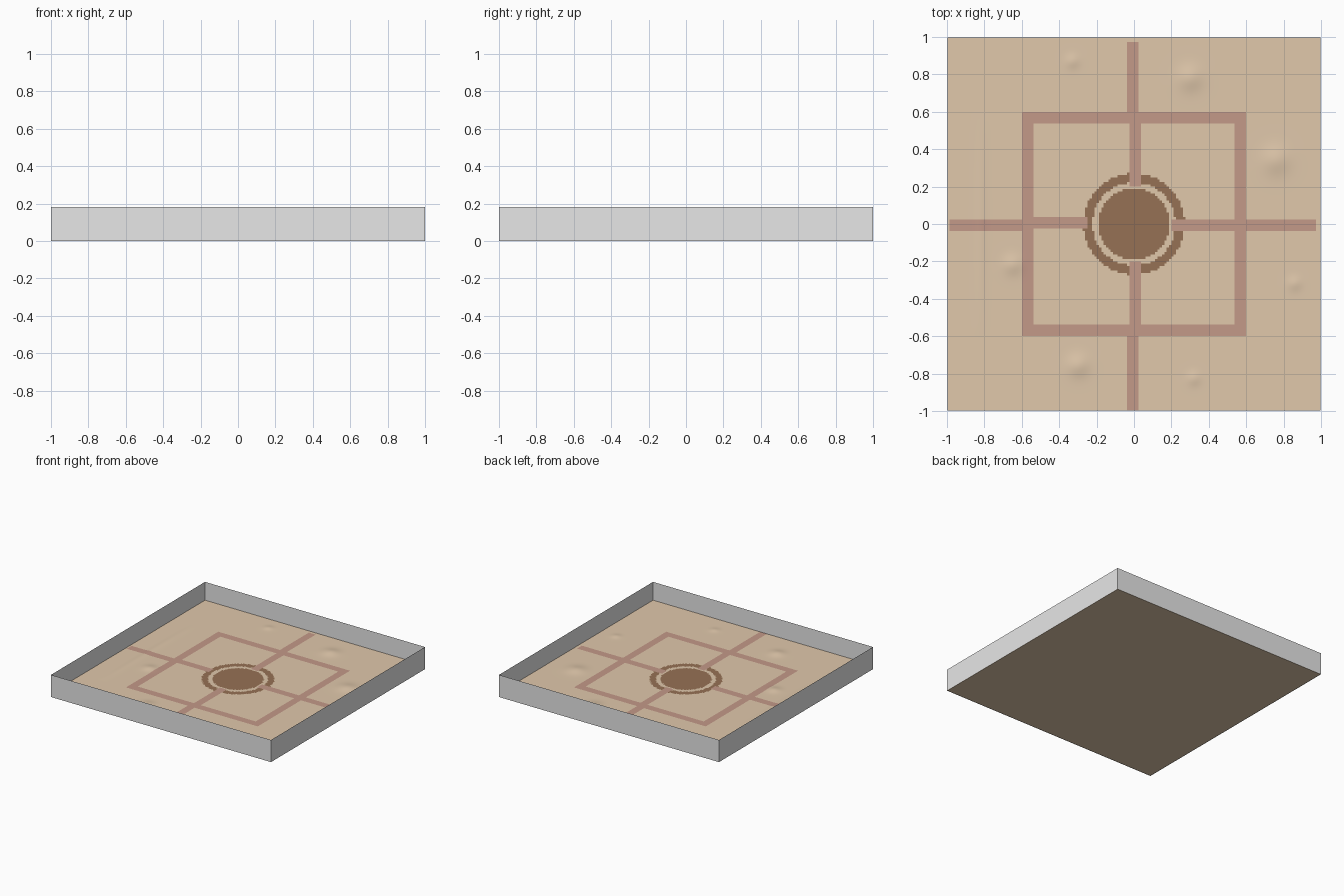
import bpy, bmesh, math

cube = bpy.data.objects.get("Cube")
if cube:
    bpy.data.objects.remove(cube, do_unlink=True)

WALL_TOP = 0.182
FLOOR = 0.033
HALF = 0.998      # floor slab sits just inside the walls
CELLS = 160


def material(name, color):
    mat = bpy.data.materials.new(name)
    mat.use_nodes = True
    mat.diffuse_color = (*color, 1)
    bsdf = next(n for n in mat.node_tree.nodes if n.type == "BSDF_PRINCIPLED")
    bsdf.inputs["Base Color"].default_value = (*color, 1)
    return mat


sand = material("sand", (0.75, 0.58, 0.41))
clay = material("clay_red", (0.55, 0.32, 0.25))
brown = material("dark_brown", (0.305, 0.167, 0.09))
grey = material("wall_grey", (0.8, 0.8, 0.8))


def finish(bm, name, mats):
    mesh = bpy.data.meshes.new(name)
    bm.to_mesh(mesh)
    bm.free()
    for m in mats:
        mesh.materials.append(m)
    obj = bpy.data.objects.new(name, mesh)
    bpy.context.collection.objects.link(obj)
    return obj


# Low mounds in the sand: x, y, radius, height
MOUNDS = [(0.30, 0.78, 0.09, 0.012), (-0.33, 0.87, 0.05, 0.006),
          (0.76, 0.34, 0.10, 0.012), (-0.65, -0.22, 0.07, 0.009),
          (-0.30, -0.76, 0.08, 0.011), (0.32, -0.83, 0.05, 0.006),
          (0.86, -0.32, 0.05, 0.006)]


def height(x, y):
    z = FLOOR
    for mx, my, r, h in MOUNDS:
        z += h * math.exp(-2 * ((x - mx) ** 2 + (y - my) ** 2) / r ** 2)
    # Long shallow ridge beside the left line
    if abs(y) < 0.6:
        fade = 1 - (y / 0.6) ** 2
        z += 0.003 * fade * math.exp(-((x + 0.82) / 0.025) ** 2)
    return z


def paint(x, y):
    """Material slot for a floor cell: 0 sand, 1 clay, 2 brown."""
    r = math.hypot(x, y)
    edge = max(abs(x), abs(y))
    if r < 0.19:
        return 2
    # Four arms, each slightly off centre
    inside = edge < 0.6
    shift = 0.006 if inside else -0.006
    if abs(x - shift) < 0.033 and r > 0.2 and -1 < y < 0.975:
        return 1
    shift = (0.008 if x < 0 else -0.006) if inside else -0.002
    if abs(y - shift) < 0.033 and -0.985 < x < 0.97 and (x > 0.2 or x < -0.25):
        return 1
    if 0.222 < r < 0.272:
        return 2
    # Square outline
    if 0.543 < edge < 0.6:
        return 1
    return 0


# Sand floor with painted court lines
bm = bmesh.new()
bmesh.ops.create_grid(bm, x_segments=CELLS, y_segments=CELLS, size=1)
for f in bm.faces:
    c = f.calc_center_median()
    f.material_index = paint(c.x, c.y)
    f.smooth = True
for v in bm.verts:
    v.co.z = height(v.co.x, v.co.y)
    v.co.x *= HALF
    v.co.y *= HALF
finish(bm, "sand_floor", [sand, clay, brown])

# Underside and hidden edge of the floor slab
bm = bmesh.new()
bmesh.ops.create_cube(bm, size=1)
for v in bm.verts:
    v.co.x *= 2 * HALF
    v.co.y *= 2 * HALF
    v.co.z = FLOOR if v.co.z > 0 else 0
bmesh.ops.delete(bm, geom=[f for f in bm.faces if f.normal.z > 0.5],
                 context="FACES_ONLY")
finish(bm, "floor_underside", [sand])

# Thin boundary walls, open at top and bottom
bm = bmesh.new()
bmesh.ops.create_cube(bm, size=2)
for v in bm.verts:
    v.co.z = WALL_TOP if v.co.z > 0 else 0
bm.normal_update()
bmesh.ops.delete(bm, geom=[f for f in bm.faces if abs(f.normal.z) > 0.5],
                 context="FACES_ONLY")
finish(bm, "boundary_walls", [grey])
